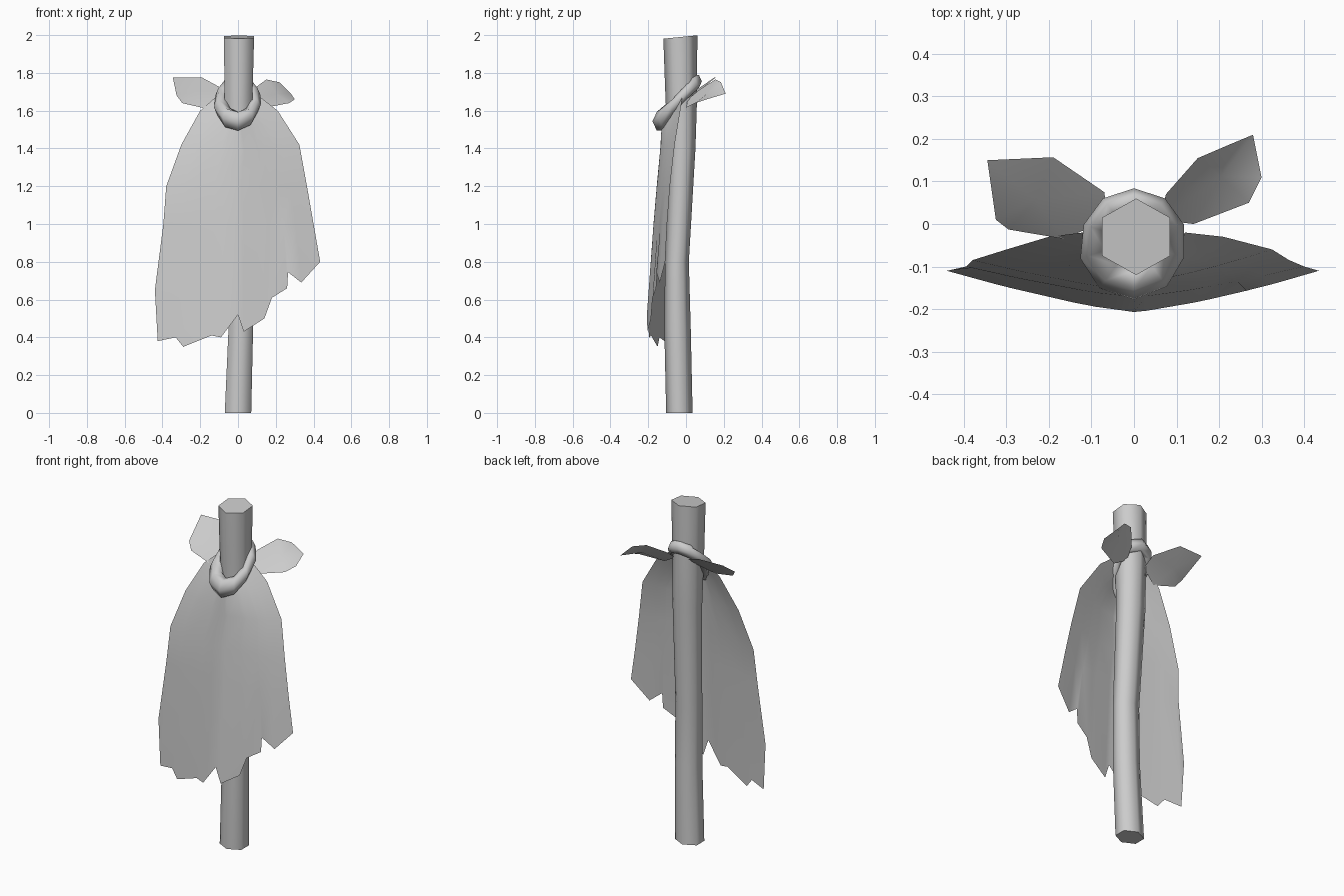
import bpy, bmesh, math

cube = bpy.data.objects.get("Cube")
if cube:
    bpy.data.objects.remove(cube)

grey = bpy.data.materials.new("plain grey")
grey.use_nodes = True
grey.diffuse_color = (0.6, 0.6, 0.6, 1)
grey.node_tree.nodes["Principled BSDF"].inputs["Base Color"].default_value = (0.6, 0.6, 0.6, 1)


def build(name, bm, angle=65, fix_normals=True):
    if fix_normals:
        bmesh.ops.recalc_face_normals(bm, faces=bm.faces)
    mesh = bpy.data.meshes.new(name)
    bm.to_mesh(mesh)
    bm.free()
    mesh.materials.append(grey)
    obj = bpy.data.objects.new(name, mesh)
    bpy.context.collection.objects.link(obj)
    bpy.ops.object.select_all(action='DESELECT')
    bpy.context.view_layer.objects.active = obj
    obj.select_set(True)
    bpy.ops.object.shade_smooth_by_angle(angle=math.radians(angle))
    return obj


def bridge(bm, rows, closed):
    for a, b in zip(rows, rows[1:]):
        n = len(a)
        for i in range(n if closed else n - 1):
            j = (i + 1) % n
            bm.faces.new((a[i], a[j], b[j], b[i]))


# Slightly bent six-sided pole: z, centre x, centre y, x radius, y radius
bm = bmesh.new()
rings = []
for z, cx, cy, rx, ry in [(0, 0, -0.035, 0.07, 0.07), (0.45, 0.015, -0.045, 0.065, 0.07),
                          (0.8, 0.015, -0.048, 0.065, 0.063), (1.4, 0.005, -0.02, 0.072, 0.07),
                          (1.65, 0.003, -0.025, 0.073, 0.083), (1.99, 0.005, -0.03, 0.08, 0.09)]:
    ring = []
    for k in range(6):
        a = math.radians(90 + 60 * k)
        tilt = 0.1 * math.sin(a) * ry if z > 1.9 else 0
        ring.append(bm.verts.new((cx + rx * math.cos(a) / 0.866, cy + ry * math.sin(a), z + tilt)))
    rings.append(ring)
bridge(bm, rings, True)
bm.faces.new(rings[0])
bm.faces.new(rings[-1])
build("pole", bm)

# Knotted collar, a band sloping down to the front and heavier there
bm = bmesh.new()
rings = []
for k in range(10):
    a = math.tau * k / 10 + math.radians(18)
    front = max(0, -math.sin(a + 0.35))
    r = 0.04 + 0.018 * front
    ring = []
    for m in range(6):
        b = math.tau * m / 6
        rad = 0.092 + 0.8 * r * math.cos(b)
        y = rad * math.sin(a)
        z = 1.655 + 0.1 * math.sin(a) - 0.012 * front + r * math.sin(b)
        ring.append(bm.verts.new((rad * math.cos(a), y - 0.04, z)))
    rings.append(ring)
bridge(bm, rings + rings[:1], True)
build("collar_knot", bm, 80)

# Two loose cloth ends behind the collar
ends = {
    "right_cloth_end": [(-0.07, 0.075, 1.71), (-0.19, 0.157, 1.775), (-0.345, 0.15, 1.775),
                        (-0.325, 0.01, 1.68), (-0.295, -0.013, 1.64), (-0.165, -0.035, 1.61)],
    "left_cloth_end": [(0.075, 0.07, 1.71), (0.15, 0.155, 1.765), (0.22, 0.185, 1.75),
                       (0.28, 0.21, 1.69), (0.3, 0.11, 1.66), (0.27, 0.05, 1.64), (0.14, 0, 1.615)],
}
for name, pts in ends.items():
    bm = bmesh.new()
    root = bm.verts.new((math.copysign(0.06, pts[0][0]), 0.01, 1.66))
    verts = [bm.verts.new(p) for p in pts]
    middle = bm.verts.new([sum(c) / len(pts) for c in zip(*pts)])
    loop = [root] + verts
    for a, b in zip(loop, loop[1:] + loop[:1]):
        bm.faces.new((middle, a, b))
    build(name, bm, 80)

# Hanging cloth with a torn, slanting hem: hem points as x, z
hem = [(-0.44, 0.65), (-0.425, 0.38), (-0.33, 0.4), (-0.29, 0.35), (-0.14, 0.41), (-0.09, 0.4),
       (0, 0.52), (0.03, 0.43), (0.14, 0.5), (0.18, 0.61), (0.26, 0.66), (0.265, 0.745),
       (0.335, 0.69), (0.435, 0.8)]
# Rows: z, left x, right x, edge y, middle y, sag in the middle
rows = [(1.67, -0.12, 0.12, -0.02, -0.125, 0.12), (1.6, -0.2, 0.21, -0.03, -0.13, 0.1),
        (1.42, -0.3, 0.325, -0.06, -0.137, 0.03), (1.2, -0.38, 0.365, -0.085, -0.155, 0),
        (1.0, -0.395, 0.4, -0.1, -0.172, 0)]


def drape(u, edge, middle):
    return middle + (edge - middle) * abs(u) ** 1.3


bm = bmesh.new()
us = [x / 0.44 for x, z in hem]
us[0], us[-1] = -1, 1
grid = []
for z, x0, x1, edge, middle, sag in rows:
    grid.append([bm.verts.new((x0 + (x1 - x0) * (u + 1) / 2, drape(u, edge, middle),
                               z - sag * (1 - u * u))) for u in us])
grid.append([bm.verts.new((x, drape(u, -0.11, -0.207), z)) for u, (x, z) in zip(us, hem)])
bridge(bm, grid[::-1], False)
build("hanging_cloth", bm, 60, False)
